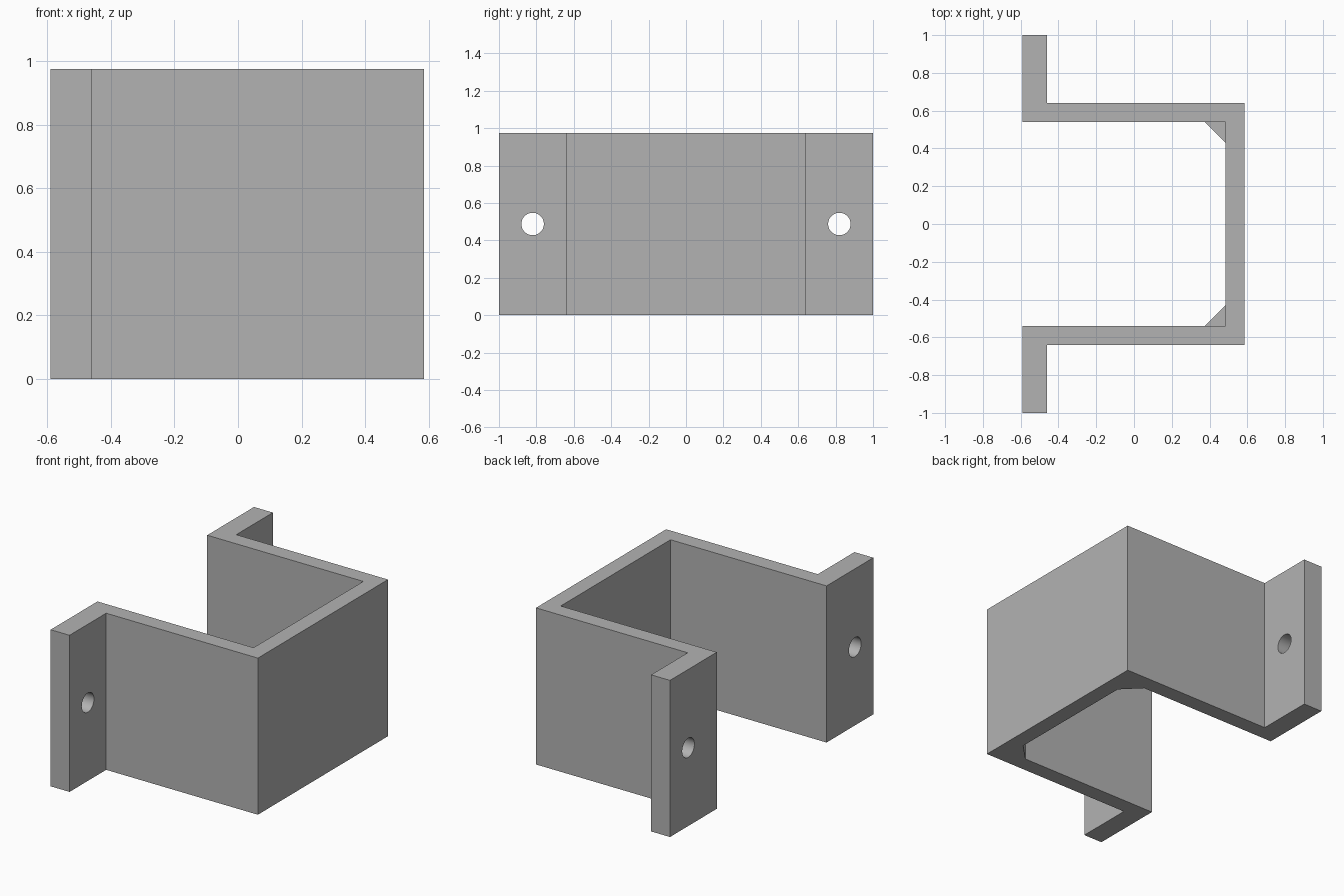
import bpy
import bmesh
import math

cube = bpy.data.objects.get("Cube")
if cube:
    bpy.data.objects.remove(cube, do_unlink=True)

HEIGHT = 0.975
HOLE_RADIUS = 0.06

grey = bpy.data.materials.new("plain grey")
grey.use_nodes = True
colour = (0.45, 0.45, 0.45, 1)
grey.diffuse_color = colour
grey.node_tree.nodes["Principled BSDF"].inputs["Base Color"].default_value = colour


def extrude_profile(name, points, height):
    """Prism standing on the ground, made from a plan outline."""
    bm = bmesh.new()
    face = bm.faces.new([bm.verts.new((x, y, 0)) for x, y in points])
    new = bmesh.ops.extrude_face_region(bm, geom=[face])["geom"]
    top = [v for v in new if isinstance(v, bmesh.types.BMVert)]
    bmesh.ops.translate(bm, verts=top, vec=(0, 0, height))
    bmesh.ops.recalc_face_normals(bm, faces=bm.faces)
    mesh = bpy.data.meshes.new(name)
    bm.to_mesh(mesh)
    bm.free()
    mesh.materials.append(grey)
    obj = bpy.data.objects.new(name, mesh)
    bpy.context.collection.objects.link(obj)
    return obj


# Bracket: half outline from the back plate to the flange, then mirrored
outer = [(0.585, 0.64), (-0.46, 0.64), (-0.46, 1.0)]
inner = [(-0.59, 1.0), (-0.59, 0.54), (0.485, 0.54)]
half = outer + inner
outline = half + [(x, -y) for x, y in reversed(half)]
bracket = extrude_profile("bracket", outline, HEIGHT)

# Screw holes through both flanges
for side in (1, -1):
    bpy.ops.mesh.primitive_cylinder_add(
        vertices=48, radius=HOLE_RADIUS, depth=0.4,
        location=(-0.525, side * 0.82, HEIGHT / 2),
        rotation=(0, math.pi / 2, 0))
    cutter = bpy.context.object
    cutter.name = "hole_cutter"
    cutter.hide_render = True
    cutter.data.materials.append(grey)
    cut = bracket.modifiers.new("screw hole", 'BOOLEAN')
    cut.operation = 'DIFFERENCE'
    cut.solver = 'EXACT'
    cut.object = cutter
    bpy.ops.object.select_all(action='DESELECT')
    bracket.select_set(True)
    bpy.context.view_layer.objects.active = bracket
    bpy.ops.object.modifier_apply(modifier=cut.name)
    bpy.data.objects.remove(cutter, do_unlink=True)

bpy.ops.object.shade_smooth_by_angle(angle=math.radians(30))

# Small triangular tabs in the lower inside corners
for label, side in (("back", 1), ("front", -1)):
    corner = [(0.485, 0.54), (0.375, 0.54), (0.485, 0.43)]
    extrude_profile(label + "_corner_tab", [(x, side * y) for x, y in corner], 0.1)
